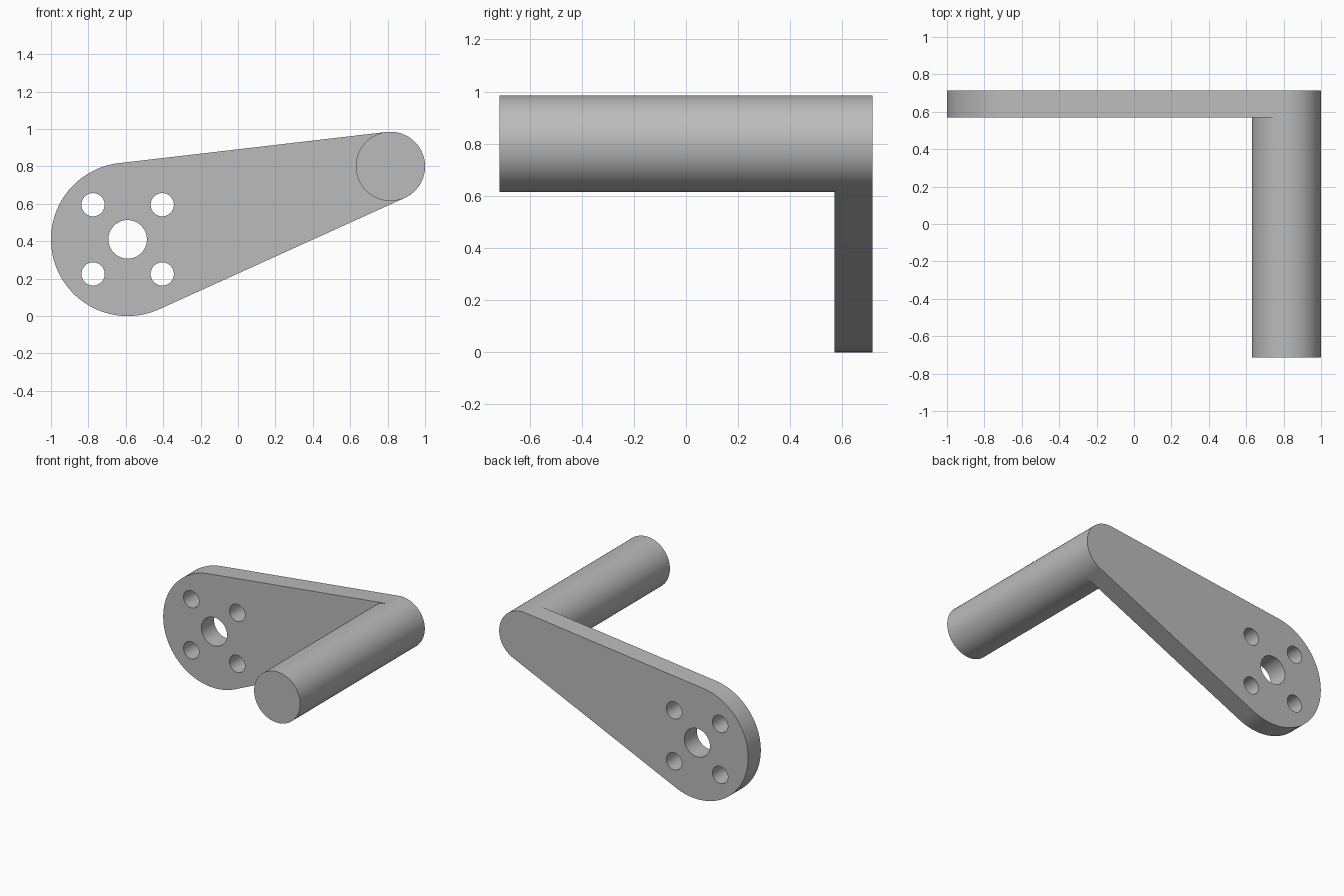
import bpy, bmesh, math
from mathutils import Vector

if "Cube" in bpy.data.objects:
    bpy.data.objects.remove(bpy.data.objects["Cube"], do_unlink=True)

HUB, HUB_R = Vector((-0.59, 0.41)), 0.41
TIP, TIP_R = Vector((0.815, 0.80)), 0.185
FRONT, BACK, ARM_FRONT = -0.715, 0.715, 0.57

grey = bpy.data.materials.new("plain grey")
grey.use_nodes = True
grey.diffuse_color = (0.5, 0.5, 0.5, 1)
grey.node_tree.nodes["Principled BSDF"].inputs["Base Color"].default_value = (0.5, 0.5, 0.5, 1)


def arc(center, radius, start, end, steps):
    """Points on an arc in the x-z plane."""
    angles = [start + (end - start) * i / steps for i in range(steps + 1)]
    return [center + radius * Vector((math.cos(a), math.sin(a))) for a in angles]


def circle(center, radius, steps=64):
    return arc(center, radius, 0, math.tau, steps)[:-1]


def prism(name, outline, y0, y1):
    """Extrude an x-z outline from y0 to y1."""
    bm = bmesh.new()
    face = bm.faces.new([bm.verts.new((p.x, y0, p.y)) for p in outline])
    new = bmesh.ops.extrude_face_region(bm, geom=[face])["geom"]
    moved = [v for v in new if isinstance(v, bmesh.types.BMVert)]
    bmesh.ops.translate(bm, verts=moved, vec=(0, y1 - y0, 0))
    bmesh.ops.recalc_face_normals(bm, faces=bm.faces)
    mesh = bpy.data.meshes.new(name)
    bm.to_mesh(mesh)
    bm.free()
    mesh.materials.append(grey)
    obj = bpy.data.objects.new(name, mesh)
    bpy.context.collection.objects.link(obj)
    return obj


def activate(obj):
    bpy.ops.object.select_all(action="DESELECT")
    obj.select_set(True)
    bpy.context.view_layer.objects.active = obj


# Tapered arm: two round ends joined by their common tangents
span = TIP - HUB
axis = math.atan2(span.y, span.x)
swing = math.acos((HUB_R - TIP_R) / span.length)
outline = arc(HUB, HUB_R, axis + swing, axis - swing + math.tau, 64)
outline += arc(TIP, TIP_R, axis - swing, axis + swing, 48)
arm = prism("crank_arm", outline, ARM_FRONT, BACK)

# Shaft hole and four bolt holes
holes = [(HUB, 0.103)]
holes += [(HUB + Vector((sx, sz)) * 0.185, 0.062) for sx in (-1, 1) for sz in (-1, 1)]
for center, radius in holes:
    cutter = prism("hole_cutter", circle(center, radius), ARM_FRONT - 0.1, BACK + 0.1)
    cutter.hide_render = True
    cut = arm.modifiers.new("hole", "BOOLEAN")
    cut.operation, cut.solver, cut.object = "DIFFERENCE", "EXACT", cutter
    activate(arm)
    bpy.ops.object.modifier_apply(modifier=cut.name)
    bpy.data.objects.remove(cutter, do_unlink=True)

# Round handle standing out from the small end of the arm
handle = prism("handle", circle(TIP, TIP_R, 96), FRONT, ARM_FRONT)

for part in (arm, handle):
    activate(part)
    bpy.ops.object.shade_smooth_by_angle(angle=math.radians(30))
